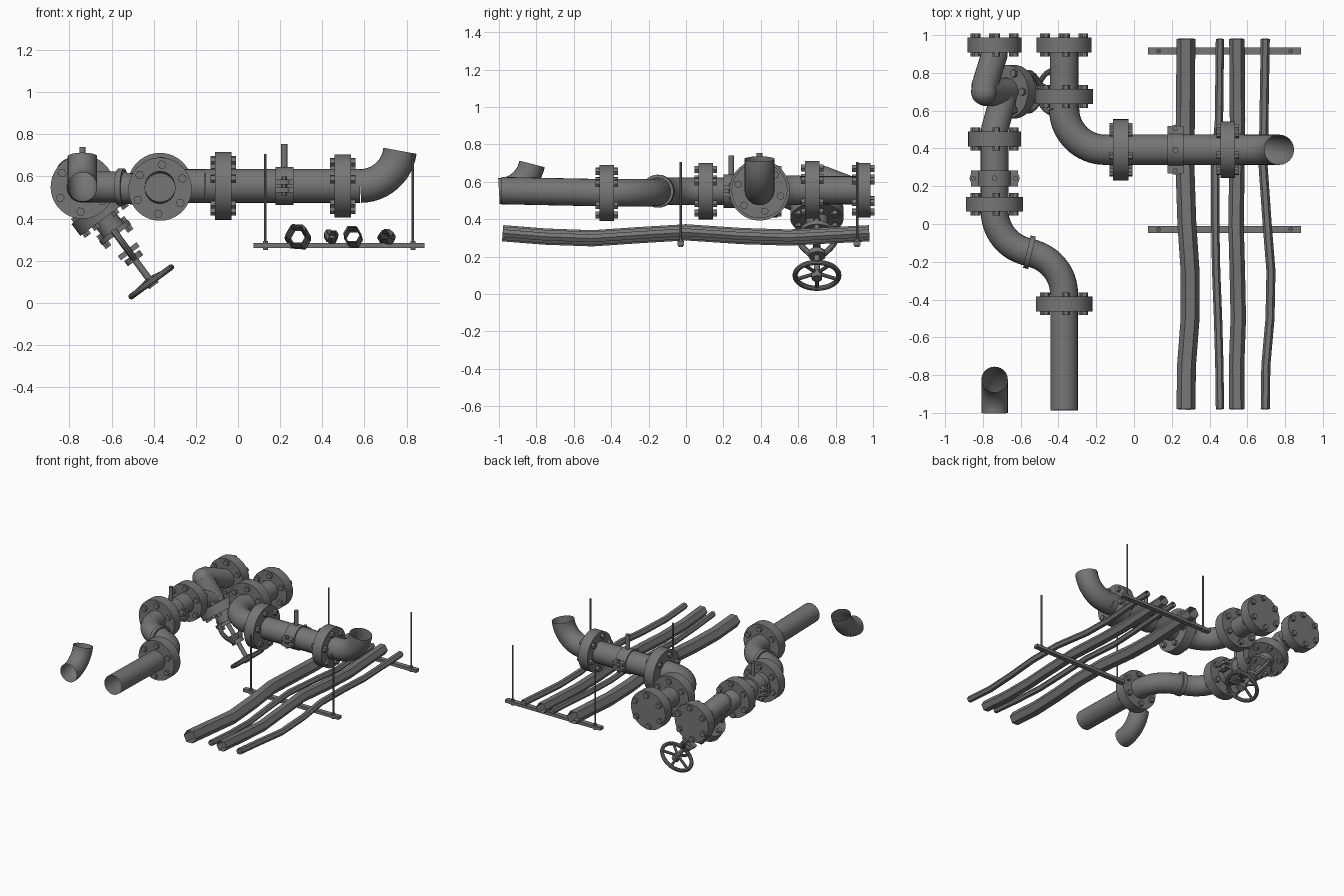
import bpy, bmesh, math
from mathutils import Vector as V, Matrix, Quaternion

cube = bpy.data.objects.get("Cube")
if cube:
    bpy.data.objects.remove(cube, do_unlink=True)

steel = bpy.data.materials.new("grey_steel")
steel.use_nodes = True
GREY = (0.18, 0.18, 0.18, 1)
steel.diffuse_color = GREY
steel.node_tree.nodes["Principled BSDF"].inputs["Base Color"].default_value = GREY
X, Y, Z = V((1, 0, 0)), V((0, 1, 0)), V((0, 0, 1))


def finish(name, bm, angle=35):
    bmesh.ops.recalc_face_normals(bm, faces=bm.faces)
    me = bpy.data.meshes.new(name)
    bm.to_mesh(me)
    bm.free()
    me.materials.append(steel)
    ob = bpy.data.objects.new(name, me)
    bpy.context.collection.objects.link(ob)
    bpy.ops.object.select_all(action='DESELECT')
    ob.select_set(True)
    bpy.context.view_layer.objects.active = ob
    bpy.ops.object.shade_smooth_by_angle(angle=math.radians(angle))
    return ob


def place(center, axis, spin=0):
    q = Z.rotation_difference(V(axis))
    return Matrix.Translation(V(center)) @ q.to_matrix().to_4x4() @ Matrix.Rotation(spin, 4, 'Z')


def add_cyl(bm, mat, r, length, sides=32, offset=(0, 0, 0)):
    bmesh.ops.create_cone(bm, cap_ends=True, segments=sides, radius1=r, radius2=r,
                          depth=length, matrix=mat @ Matrix.Translation(V(offset)))


def add_box(bm, mat, offset, size):
    bmesh.ops.create_cube(bm, size=1, matrix=mat @ Matrix.Translation(V(offset)) @ Matrix.Diagonal((*size, 1)))


def add_tube(bm, pts, r, sides=24, closed=False, side=None):
    """Open-ended sweep; closed joins the last ring to the first."""
    pts = [V(p) for p in pts]
    n = len(pts)
    rings, prev, u = [], None, None
    for i, p in enumerate(pts):
        a = pts[(i - 1) % n] if closed else pts[max(i - 1, 0)]
        b = pts[(i + 1) % n] if closed else pts[min(i + 1, n - 1)]
        t = (b - a).normalized()
        if u is None:
            u = (V(side) if side else t.orthogonal()).normalized()
        else:
            u = prev.rotation_difference(t) @ u
        prev = t
        w = t.cross(u)
        rings.append([bm.verts.new(p + r * (math.cos(k * math.tau / sides) * u + math.sin(k * math.tau / sides) * w))
                      for k in range(sides)])
    for i in range(n if closed else n - 1):
        a, b = rings[i], rings[(i + 1) % n]
        for k in range(sides):
            j = (k + 1) % sides
            bm.faces.new((a[k], a[j], b[j], b[k]))


def tube(name, pts, r, **kw):
    bm = bmesh.new()
    add_tube(bm, pts, r, **kw)
    return finish(name, bm)


def bend(start, heading, toward, radius, degrees, steps=12):
    """Arc points leaving start along heading and turning toward a direction."""
    s, h, w = V(start), V(heading), V(toward)
    return [s + radius * (math.sin(a) * h + (1 - math.cos(a)) * w)
            for a in (math.radians(degrees) * i / steps for i in range(steps + 1))]


def flange(name, center, axis, r=0.148, thick=0.078, bolt_circle=0.117, spin=0.6):
    bm = bmesh.new()
    m = place(center, axis, spin)
    add_cyl(bm, m, r, thick, 40)
    for k in range(6):
        a = k * math.tau / 6
        add_cyl(bm, m, 0.021, thick + 0.042, 6, (bolt_circle * math.cos(a), bolt_circle * math.sin(a), 0))
    return finish(name, bm)


def clamp(name, center, axis, top):
    bm = bmesh.new()
    m = place(center, axis)
    add_cyl(bm, m, 0.09, 0.085)
    side, c = V(axis).cross(Z), V(center)
    swap = Matrix((side, axis, Z)).transposed().to_4x4()
    frame = Matrix.Translation(c) @ swap
    for s in (-1, 1):
        for h in (-0.019, 0.019):
            add_box(bm, frame, (s * 0.1, 0, h), (0.05, 0.085, 0.022))
            add_cyl(bm, frame, 0.036, 0.022, 12, (s * 0.097, 0, h))
        add_cyl(bm, frame, 0.013, 0.09, 6, (s * 0.111, 0, 0))
    reach = top - c.z - 0.07
    add_cyl(bm, Matrix.Translation(c), 0.015, reach, 12, (0, 0, 0.07 + reach / 2))
    return finish(name, bm)


# Pipe run along the left side of the plan
LX, MX, H = -0.738, -0.37, 0.55
tube("inlet_pipe", [(LX, 0.48, H), (LX, 0.07, H)], 0.074)
first = bend((LX, 0.07, H), -Y, X, 0.223, 80)
mid = first[-1]
second = [V((MX + LX, -0.372 + 0.07, 2 * H - 0.008)) - p for p in reversed(first)]
tube("offset_bend", first + second[1:], 0.074)
flow = (first[-1] - first[-2]).normalized()
bm = bmesh.new()
add_cyl(bm, place(mid, flow), 0.088, 0.028)
finish("weld_collar", bm)
tube("outlet_pipe", [(MX, -0.36, 0.54), (MX, -0.987, 0.553)], 0.073)
for label, x, y, z, r in (("back_left", LX, 0.948, H + 0.005, 0.143), ("valve_front", LX, 0.45, H, 0.14),
                          ("bend_start", LX, 0.105, H, 0.151), ("bend_end", MX, -0.423, 0.54, 0.15),
                          ("back_middle", MX, 0.948, 0.555, 0.146), ("elbow_start", MX, 0.675, 0.558, 0.154)):
    flange(label + "_flange", (x, y, z), Y, r)
clamp("left_pipe_clamp", (LX, 0.242, H), Y, 0.74)

# Loose elbow at the front
tube("front_elbow", bend((LX, -1.0, H), Y, Z, 0.18, 79), 0.07)

# Cross run with a rising end elbow
CY, CZ = 0.393, 0.555
tube("middle_pipe", [(MX, 0.94, CZ), (MX, 0.61, CZ)], 0.075)
tube("cross_elbow", bend((MX, 0.61, CZ), -Y, X, 0.217, 90, 16), 0.08)
tube("cross_pipe", [(-0.155, CY, CZ), (0.58, CY, CZ)], 0.081)
tube("rising_elbow", bend((0.58, CY, CZ), X, Z, 0.19, 83), 0.08)
flange("cross_left_flange", (-0.07, CY, CZ), X, 0.162, 0.08, 0.125, 0.25)
flange("cross_right_flange", (0.497, CY, CZ), X, 0.149, 0.078, 0.117, 0.25)
clamp("cross_pipe_clamp", (0.22, CY, CZ), X, 0.755)

# Angled valve: body, bonnet, yoke and wheel
D = V((0.592, 0, -0.806))
HUB = V((-0.412, 0.7, 0.1))


def along(d):
    return HUB - D * d


bm = bmesh.new()
head, seat = along(0.64), along(0.48)
add_tube(bm, [(LX, 0.93, H), (LX, 0.9, H), head + Y * 0.03, head - Y * 0.02], 0.07)
add_tube(bm, [(LX, 0.46, H), (LX, 0.5, H), seat - Y * 0.05, seat], 0.072)
bmesh.ops.create_uvsphere(bm, u_segments=24, v_segments=12, radius=0.072, matrix=Matrix.Translation(head))
add_cyl(bm, place(along(0.52), D), 0.075, 0.24)
finish("valve_body", bm)
flange("bonnet_flange", along(0.41), D, 0.142, 0.07, 0.112, 0.0)

bm = bmesh.new()
add_cyl(bm, place(along(0.33), D), 0.06, 0.1, 24)
add_cyl(bm, place(along(0.29), D), 0.085, 0.025, 24)
for s in (-1, 1):
    arm = [along(0.3 - 0.16 * t) + Y * s * (0.035 + 0.065 * math.sin(math.pi * (0.25 + 0.75 * t)))
           for t in (i / 8 for i in range(9))]
    add_tube(bm, arm, 0.016, 8)
    add_cyl(bm, place(along(0.29) + D.cross(Y) * s * 0.065, D), 0.019, 0.075, 6)
add_cyl(bm, place(along(0.14), D), 0.045, 0.03, 16)
add_box(bm, place(along(0.18), D), (0, 0, 0), (0.11, 0.04, 0.025))
finish("valve_yoke", bm)
bm = bmesh.new()
add_cyl(bm, place(along(0.13), D), 0.016, 0.3, 12)
finish("valve_stem", bm)

bm = bmesh.new()
m = place(HUB, D)
rim = [m @ V((0.117 * math.cos(a), 0.117 * math.sin(a), 0)) for a in (i * math.tau / 32 for i in range(32))]
add_tube(bm, rim, 0.014, 10, closed=True, side=D)
for k in range(5):
    a = k * math.tau / 5
    add_tube(bm, [HUB - D * 0.015, m @ V((0.115 * math.cos(a), 0.115 * math.sin(a), 0))], 0.01, 8)
add_cyl(bm, m, 0.028, 0.045, 16)
finish("hand_wheel", bm)

# Hanging rails with threaded rods
for label, y in (("front", -0.028), ("back", 0.915)):
    bm = bmesh.new()
    add_box(bm, Matrix(), (0.479, y, 0.272), (0.81, 0.037, 0.023))
    finish(label + "_rail", bm)
    bm = bmesh.new()
    for x in (0.13, 0.83):
        add_cyl(bm, Matrix(), 0.006, 0.455, 8, (x, y, 0.478))
        for z in (0.256, 0.288):
            add_cyl(bm, Matrix(), 0.013, 0.01, 6, (x, y, z))
    finish(label + "_rail_rods", bm)

# Sagging six-sided conduits, each given by its sideways drift
STATIONS = (0.98, 0.55, 0.3, 0, -0.25, -0.5, -0.75, -0.98)
SAG = (0.325, 0.302, 0.31, 0.33, 0.315, 0.298, 0.307, 0.325)
for label, r, drift in (("wide", 0.05, (.275, .272, .27, .28, .297, .297, .278, .275)),
                        ("thin", 0.022, (.455, .45, .43, .43, .435, .445, .452, .455)),
                        ("medium", 0.041, (.545, .548, .545, .54, .547, .552, .543, .545)),
                        ("slim", 0.024, (.695, .688, .684, .705, .725, .72, .698, .695))):
    tube(label + "_conduit", list(zip(drift, STATIONS, SAG)), r, sides=6, side=X)
